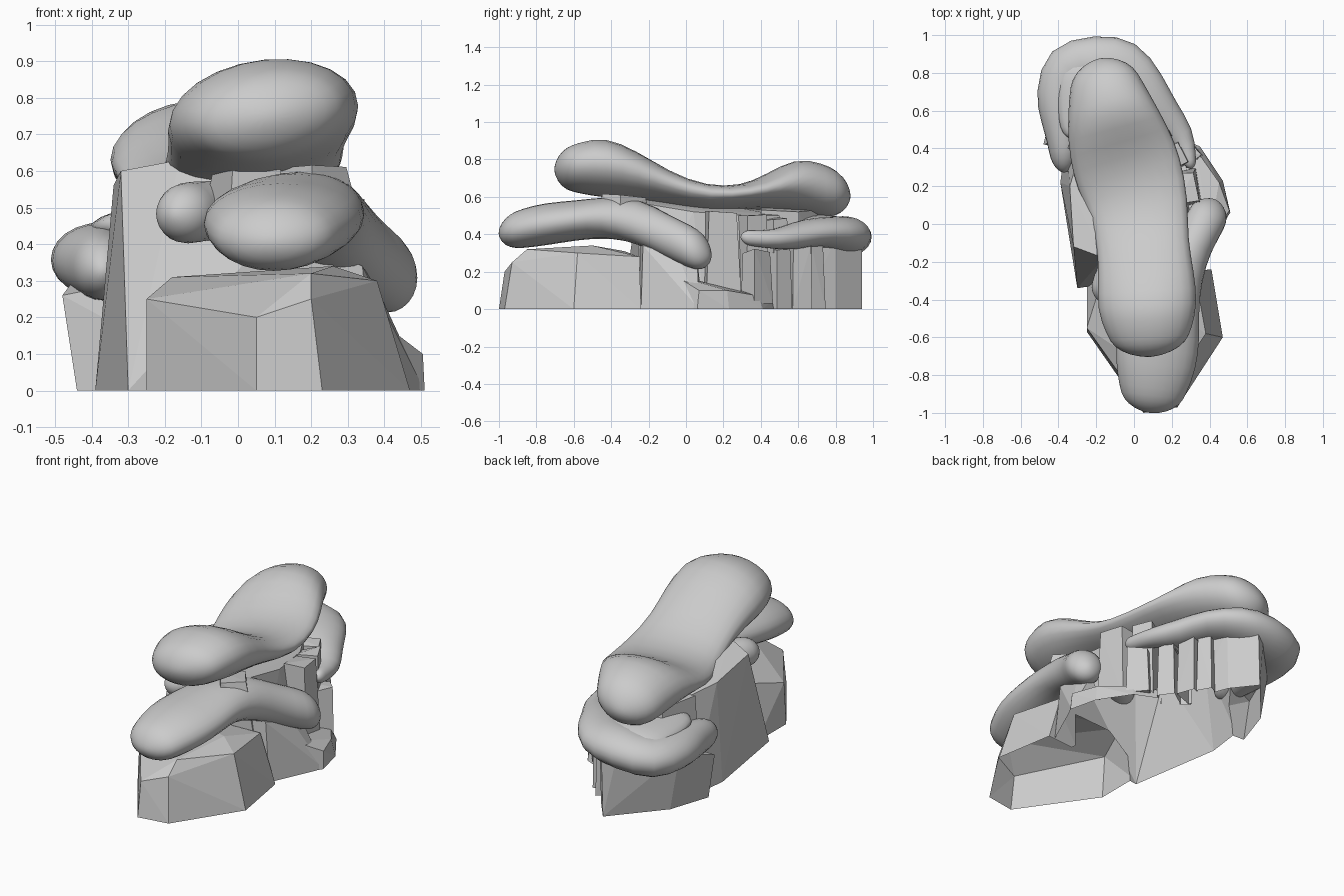
import bpy, bmesh, math, random
from mathutils import Vector

random.seed(4)
if "Cube" in bpy.data.objects:
    bpy.data.objects.remove(bpy.data.objects["Cube"], do_unlink=True)

grey = bpy.data.materials.new("plain_grey")
grey.use_nodes = True
colour = (.6, .6, .6, 1)
grey.diffuse_color = colour
grey.node_tree.nodes["Principled BSDF"].inputs["Base Color"].default_value = colour


def finish(bm, name, smooth=False):
    """Turn a bmesh into a named object with the shared material."""
    bmesh.ops.recalc_face_normals(bm, faces=bm.faces)
    for face in bm.faces:
        face.smooth = smooth
    mesh = bpy.data.meshes.new(name)
    bm.to_mesh(mesh)
    bm.free()
    mesh.materials.append(grey)
    obj = bpy.data.objects.new(name, mesh)
    bpy.context.collection.objects.link(obj)
    return obj


def snow(name, stations, start_cap, end_cap, tilt=0, sides=12):
    """Loft soft oval rings (x, y, z, half width, half height) along a path."""
    bm = bmesh.new()
    path = [Vector(s[:3]) for s in stations]
    rings = []

    def ring(centre, along, wide, high):
        across = Vector((along.y, -along.x, 0)).normalized() + Vector((0, 0, tilt))
        verts = []
        for i in range(sides):
            a = math.tau * i / sides
            offset = across * math.cos(a) * wide + Vector((0, 0, math.sin(a) * high))
            verts.append(bm.verts.new(centre + offset))
        rings.append(verts)

    def cap(index, along, length, angles):
        _, _, _, wide, high = stations[index]
        for degrees in angles:
            a = math.radians(degrees)
            ring(path[index] + along * length * math.sin(a), along,
                 wide * math.cos(a), high * math.cos(a))

    first = (path[1] - path[0]).normalized()
    last = (path[-1] - path[-2]).normalized()
    cap(0, first, start_cap, (-85, -60, -30))
    for i, (_, _, _, wide, high) in enumerate(stations):
        along = path[min(i + 1, len(path) - 1)] - path[max(i - 1, 0)]
        ring(path[i], along, wide, high)
    cap(-1, last, end_cap, (30, 60, 85))

    for a, b in zip(rings, rings[1:]):
        for i in range(sides):
            j = (i + 1) % sides
            bm.faces.new((a[i], a[j], b[j], b[i]))
    bm.faces.new(rings[0])
    bm.faces.new(rings[-1])
    obj = finish(bm, name, smooth=True)
    obj.modifiers.new("soften", "SUBSURF").levels = 1


rocks = []


def rock(name, base, top, floor=0):
    """Faceted boulder: the hull of a base outline and a set of top points."""
    bm = bmesh.new()
    for x, y in base:
        bm.verts.new((x, y, floor))
    for point in top:
        bm.verts.new(point)
    hull = bmesh.ops.convex_hull(bm, input=bm.verts)
    loose = {g for g in hull["geom_interior"] + hull["geom_unused"]
             if isinstance(g, bmesh.types.BMVert)}
    bmesh.ops.delete(bm, geom=list(loose), context="VERTS")
    rocks.append(finish(bm, name))


def pillar(name, x, y, wide, deep, low, high, turn):
    """Rough leaning block with slightly uneven corners."""
    base, top = [], []
    for sx, sy in ((-1, -1), (1, -1), (1, 1), (-1, 1)):
        a = math.radians(turn)
        u, v = sx * wide / 2, sy * deep / 2
        px, py = u * math.cos(a) - v * math.sin(a), u * math.sin(a) + v * math.cos(a)
        shrink = random.uniform(.75, .95)
        base.append((x + px, y + py))
        top.append((x + px * shrink, y + py * shrink, high - random.uniform(0, .04)))
    rock(name, base, top, low)


# Snow: the large upper drift
snow("upper_snow", [
    (.08, -.57, .755, .235, .14), (.07, -.44, .76, .28, .17),
    (.065, -.27, .715, .265, .135), (.045, -.1, .645, .25, .095),
    (.03, .08, .58, .275, .075), (-.03, .28, .595, .3, .06),
    (-.08, .43, .63, .285, .095), (-.12, .58, .665, .25, .15),
    (-.15, .72, .635, .205, .15)], .135, .165, tilt=.1)

# Snow: the lower front drift running down the left side
snow("lower_snow", [
    (.1, -.88, .43, .185, .11), (.115, -.75, .455, .225, .12),
    (.13, -.58, .475, .23, .11), (.16, -.4, .495, .2, .115),
    (.24, -.24, .465, .14, .125), (.32, -.1, .39, .1, .12),
    (.385, .03, .33, .115, .12)], .125, .12)
snow("lower_snow_lobe", [
    (-.14, -.32, .485, .09, .09), (-.1, -.22, .49, .1, .085),
    (.05, -.17, .5, .09, .08)], .1, .06)

# Snow: the back drift, wrapped around the rear ledge
snow("back_snow", [
    (.29, .35, .38, .04, .045), (.26, .47, .37, .07, .05),
    (.14, .58, .39, .11, .08), (.05, .7, .42, .14, .075),
    (-.06, .84, .4, .17, .1), (-.2, .845, .39, .17, .115),
    (-.36, .83, .355, .165, .11), (-.38, .68, .36, .155, .105),
    (-.37, .54, .35, .125, .105), (-.37, .42, .34, .09, .1)], .06, .15)
snow("back_snow_middle", [
    (-.18, .5, .45, .22, .06), (-.18, .62, .44, .24, .07),
    (-.18, .76, .43, .24, .08)], .08, .16)

# Rock: front slab
rock("front_rock",
     [(-.25, -.3), (-.25, -.57), (-.13, -.62), (.05, -1), (.23, -.97),
      (.47, -.6), (.41, -.24)],
     [(-.25, -.55, .25), (-.11, -.6, .26), (.05, -.97, .2), (.2, -.93, .25),
      (.2, -.85, .32), (.38, -.58, .3), (.26, -.5, .34), (.32, -.25, .28),
      (-.18, -.33, .31)])

# Rock: main wall
rock("main_rock",
     [(-.3, -.34), (-.39, .22), (-.36, .45), (0, .55), (.2, .4),
      (.31, .1), (.32, -.24)],
     [(-.32, -.12, .6), (-.34, .2, .56), (-.25, .5, .52), (.08, .5, .5),
      (.18, .32, .5), (.24, .04, .52), (.22, -.26, .57), (-.16, -.18, .63)])

# Rock: buttress under the running drift, with a low ledge behind it
rock("side_buttress",
     [(.2, -.26), (.37, -.24), (.44, -.05), (.51, .07), (.25, .09)],
     [(.2, -.25, .4), (.34, -.23, .34), (.38, -.04, .28), (.36, .06, .27)])
rock("side_ledge",
     [(.25, .05), (.4, -.1), (.51, .06), (.47, .23), (.35, .41), (.15, .5)],
     [(.25, .05, .14), (.4, -.06, .18), (.505, .07, .1), (.45, .22, .1),
      (.33, .39, .07), (.15, .48, .06)])

# Rock: rear boulder and the shelf above it
rock("back_rock",
     [(-.44, .42), (-.36, .66), (-.15, .9), (-.12, .94), (-.01, .8), (.06, .62), (0, .4)],
     [(-.48, .42, .26), (-.42, .66, .34), (-.18, .9, .35), (-.11, .94, .35),
      (0, .8, .37), (.07, .6, .37)])
rock("back_shelf",
     [(-.36, .4), (-.3, .64), (-.1, .72), (.05, .6), (.1, .4)],
     [(-.34, .4, .56), (-.28, .62, .55), (-.1, .7, .53), (.04, .6, .52), (.1, .4, .53)], .3)

# Rock: broken columns along the left side
columns = [
    (.27, .19, .15, .19, .05, .53, 10), (.21, .36, .13, .14, 0, .51, 25),
    (.28, .38, .11, .13, .03, .33, 40), (.16, .49, .13, .1, 0, .34, 35),
    (.09, .6, .13, .11, 0, .37, 20), (.04, .68, .11, .09, 0, .36, 30),
    (.12, .47, .16, .1, .3, .5, 30)]
for number, column in enumerate(columns, 1):
    pillar(f"side_column_{number}", *column)

# Rock: chips between the two front drifts
for number, (x, y) in enumerate([(.02, -.34), (.2, -.33)], 1):
    pillar(f"ledge_chip_{number}", x, y, .16, .2, .5, .62, 20 * number)

# Rock: weld all the pieces into one shell that is open underneath
cliff, *others = rocks
pieces = bpy.data.collections.new("rock_pieces")
for piece in others:
    pieces.objects.link(piece)
weld = cliff.modifiers.new("weld", "BOOLEAN")
weld.operation, weld.solver = "UNION", "EXACT"
weld.operand_type, weld.collection = "COLLECTION", pieces
bpy.context.view_layer.update()
welded = cliff.evaluated_get(bpy.context.evaluated_depsgraph_get())
shell = bmesh.new()
shell.from_mesh(welded.to_mesh())
bmesh.ops.dissolve_limit(shell, angle_limit=math.radians(2),
                         verts=shell.verts, edges=shell.edges)
under = [f for f in shell.faces
         if f.normal.z < -.9 and f.calc_center_median().z < .01]
bmesh.ops.delete(shell, geom=under, context="FACES")
cliff.modifiers.clear()
shell.to_mesh(cliff.data)
shell.free()
cliff.name = "rock_cliff"
for piece in others:
    bpy.data.objects.remove(piece, do_unlink=True)
bpy.data.collections.remove(pieces)
